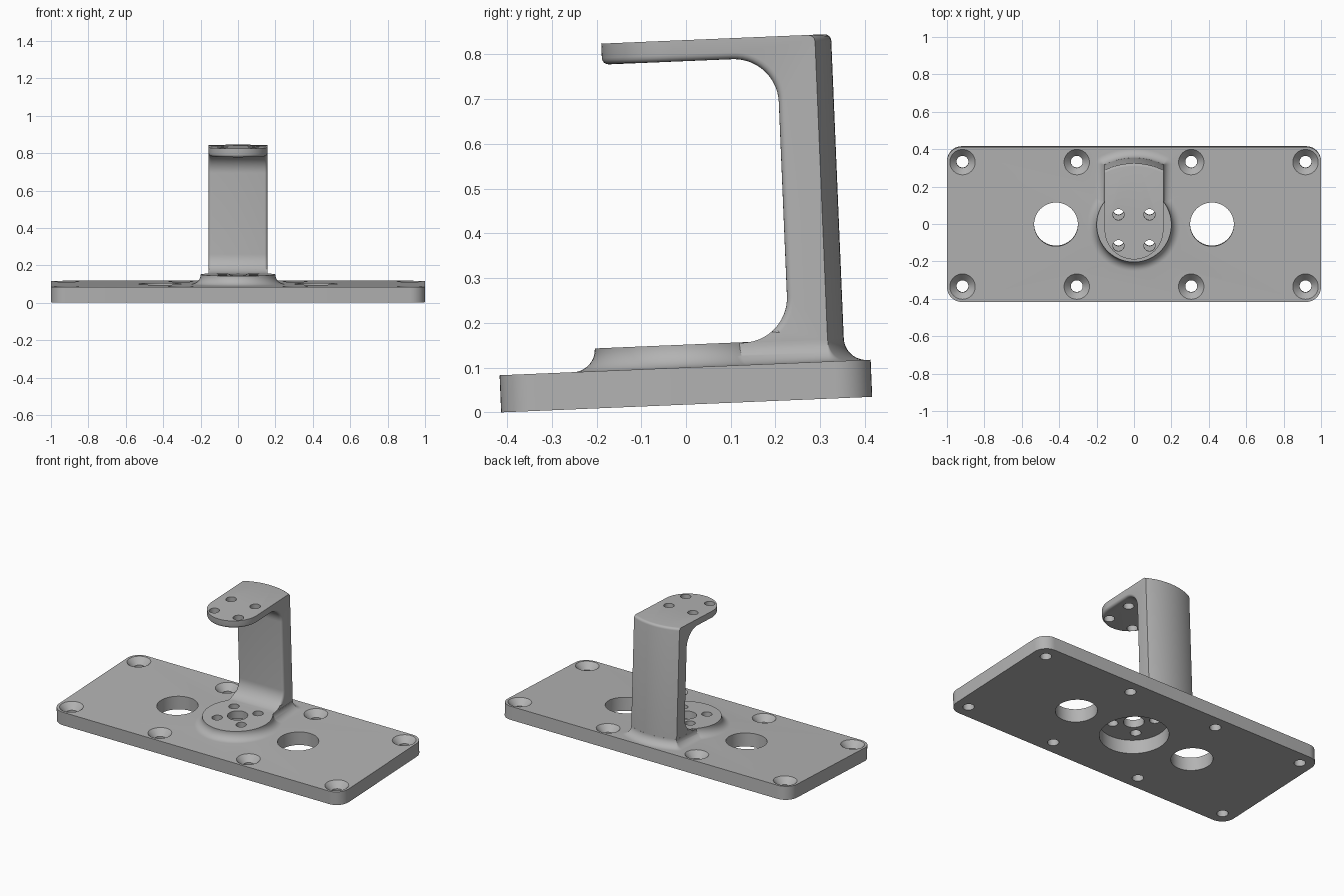
import bpy, bmesh
from math import sin, cos, pi, radians, atan2, sqrt, hypot

if "Cube" in bpy.data.objects:
    bpy.data.objects.remove(bpy.data.objects["Cube"])

TILT = radians(2.4)
PLATE_Z, BOSS_Z, ARM_Z, ARM_T = 0.083, 0.134, 0.814, 0.047
BOSS_R, HALF_W, BACK_R, FILLET = 0.2, 0.157, 0.357, 0.05
INNER_Y, INNER_R = 0.234, 0.1
CORNER_Y = sqrt(BACK_R**2 - HALF_W**2)

grey = bpy.data.materials.new("plain_grey")
grey.use_nodes = True
colour = (0.45, 0.45, 0.45, 1)
grey.diffuse_color = colour
grey.node_tree.nodes["Principled BSDF"].inputs["Base Color"].default_value = colour


def arc(cx, cy, r, a0, a1, n):
    return [(cx + r * cos(a0 + (a1 - a0) * i / n),
             cy + r * sin(a0 + (a1 - a0) * i / n)) for i in range(n + 1)]


def loft(name, rings):
    """Closed solid through rings of equal point count."""
    bm = bmesh.new()
    loops = [[bm.verts.new(p) for p in ring] for ring in rings]
    n = len(loops[0])
    for a, b in zip(loops, loops[1:]):
        for i in range(n):
            j = (i + 1) % n
            bm.faces.new((a[i], a[j], b[j], b[i]))
    bm.faces.new(loops[0])
    bm.faces.new(loops[-1])
    bmesh.ops.recalc_face_normals(bm, faces=bm.faces)
    mesh = bpy.data.meshes.new(name)
    bm.to_mesh(mesh)
    bm.free()
    mesh.materials.append(grey)
    ob = bpy.data.objects.new(name, mesh)
    bpy.context.collection.objects.link(ob)
    return ob


def prism(name, pts, z0, z1):
    return loft(name, [[(x, y, z) for x, y in pts] for z in (z0, z1)])


def turned(name, x, y, profile, n=48):
    return loft(name, [[(px, py, z) for px, py in arc(x, y, r, 0, 2 * pi, n)[:-1]]
                       for r, z in profile])


def combine(target, tool, operation):
    mod = target.modifiers.new(operation, 'BOOLEAN')
    mod.operation, mod.solver, mod.object = operation, 'EXACT', tool
    bpy.context.view_layer.objects.active = target
    bpy.ops.object.modifier_apply(modifier=mod.name)
    bpy.data.objects.remove(tool)


# Base plate with rounded corners
r, hx, hy = 0.08, 1.0, 0.415
outline = []
for k, (sx, sy) in enumerate([(1, 1), (-1, 1), (-1, -1), (1, -1)]):
    outline += arc(sx * (hx - r), sy * (hy - r), r, k * pi / 2, (k + 1) * pi / 2, 10)
bracket = prism("mounting_bracket", outline, 0, PLATE_Z)

# Concave foot fillet as (outward offset, height)
flare = [(FILLET, 0.04)]
flare += [(FILLET * (1 - sin(a)), PLATE_Z + FILLET * (1 - cos(a)))
          for a in [pi / 2 * i / 10 * 0.99 for i in range(11)]]

# Round boss
boss = turned("boss", 0, 0, [(BOSS_R + d, z) for d, z in flare] + [(BOSS_R, BOSS_Z)], 96)
combine(bracket, boss, 'UNION')


# Upright foot, flared out into the plate
def foot_outline(d):
    a0 = atan2(CORNER_Y, HALF_W)
    right = [(HALF_W + d, 0.02)] + arc(HALF_W, CORNER_Y, d, 0, a0, 6)
    back = arc(0, 0, BACK_R + d, a0, pi - a0, 20)[1:-1]
    return right + back + [(-x, y) for x, y in reversed(right)]


foot = loft("foot", [[(x, y, z) for x, y in foot_outline(max(d, 0.0004))]
                     for d, z in flare])
combine(bracket, foot, 'UNION')

# Upright and arm: side profile trimmed by the plan outline
under = ARM_Z - ARM_T
side = [(-0.3, ARM_Z), (-0.3, under)]
side += arc(INNER_Y - INNER_R, under - INNER_R, INNER_R, pi / 2, 0, 14)
side += arc(INNER_Y - INNER_R, BOSS_Z + INNER_R - 0.001, INNER_R, 0, -pi / 2, 14)
side += [(INNER_Y - INNER_R, 0.095), (0.5, 0.095), (0.5, ARM_Z)]
arm = loft("arm", [[(x, y, z) for y, z in side] for x in (-0.3, 0.3)])
a0 = atan2(CORNER_Y, HALF_W)
plan = arc(0, 0, HALF_W, pi, 2 * pi, 40) + arc(0, 0, BACK_R, a0, pi - a0, 20)
combine(arm, prism("plan", plan, 0.05, 1), 'INTERSECT')

# Soften the inner rim and the top back edge
bm = bmesh.new()
bm.from_mesh(arm.data)
bmesh.ops.remove_doubles(bm, verts=bm.verts, dist=0.0002)


def is_rim(e):
    if len(e.link_faces) != 2 or e.calc_face_angle(0) < 0.6:
        return False
    p, q = (v.co for v in e.verts)
    inner = all(0.15 < c.z < ARM_Z - 0.01 and c.y < INNER_Y + 0.01 for c in (p, q))
    top = all(c.z > ARM_Z - 0.01 and hypot(c.x, c.y) > BACK_R - 0.01 for c in (p, q))
    return inner or top


bmesh.ops.bevel(bm, geom=[e for e in bm.edges if is_rim(e)], offset=0.015,
                segments=4, profile=0.5, affect='EDGES', clamp_overlap=False)
bm.to_mesh(arm.data)
bm.free()
combine(bracket, arm, 'UNION')

# Recess under the boss and its centre bore
combine(bracket, turned("recess", 0, 0, [(0.193, -0.1), (0.193, 0.086)], 96), 'DIFFERENCE')
combine(bracket, turned("bore", 0, 0, [(0.058, 0.01), (0.058, 0.3)]), 'DIFFERENCE')

# Bolt holes through arm and boss
for x in (-0.083, 0.083):
    for y in (-0.083, 0.083):
        combine(bracket, turned("bolt", x, y, [(0.03, 0.01), (0.03, 1)], 32), 'DIFFERENCE')

# Large plate holes
for x in (-0.417, 0.417):
    combine(bracket, turned("opening", x, 0, [(0.117, -0.1), (0.117, 0.3)], 64), 'DIFFERENCE')

# Countersunk screw holes
sink = [(0.032, -0.1), (0.032, 0.045), (0.068, PLATE_Z), (0.068, 0.2)]
for x in (-0.917, -0.306, 0.306, 0.917):
    for y in (-0.333, 0.333):
        combine(bracket, turned("screw", x, y, sink, 32), 'DIFFERENCE')

# Shading and tilt
bpy.ops.object.select_all(action='DESELECT')
bracket.select_set(True)
bpy.context.view_layer.objects.active = bracket
bpy.ops.object.shade_smooth_by_angle(angle=radians(30))
bracket.rotation_euler = (TILT, 0, 0)
bracket.location = (0, 0.0015, hy * sin(TILT))
